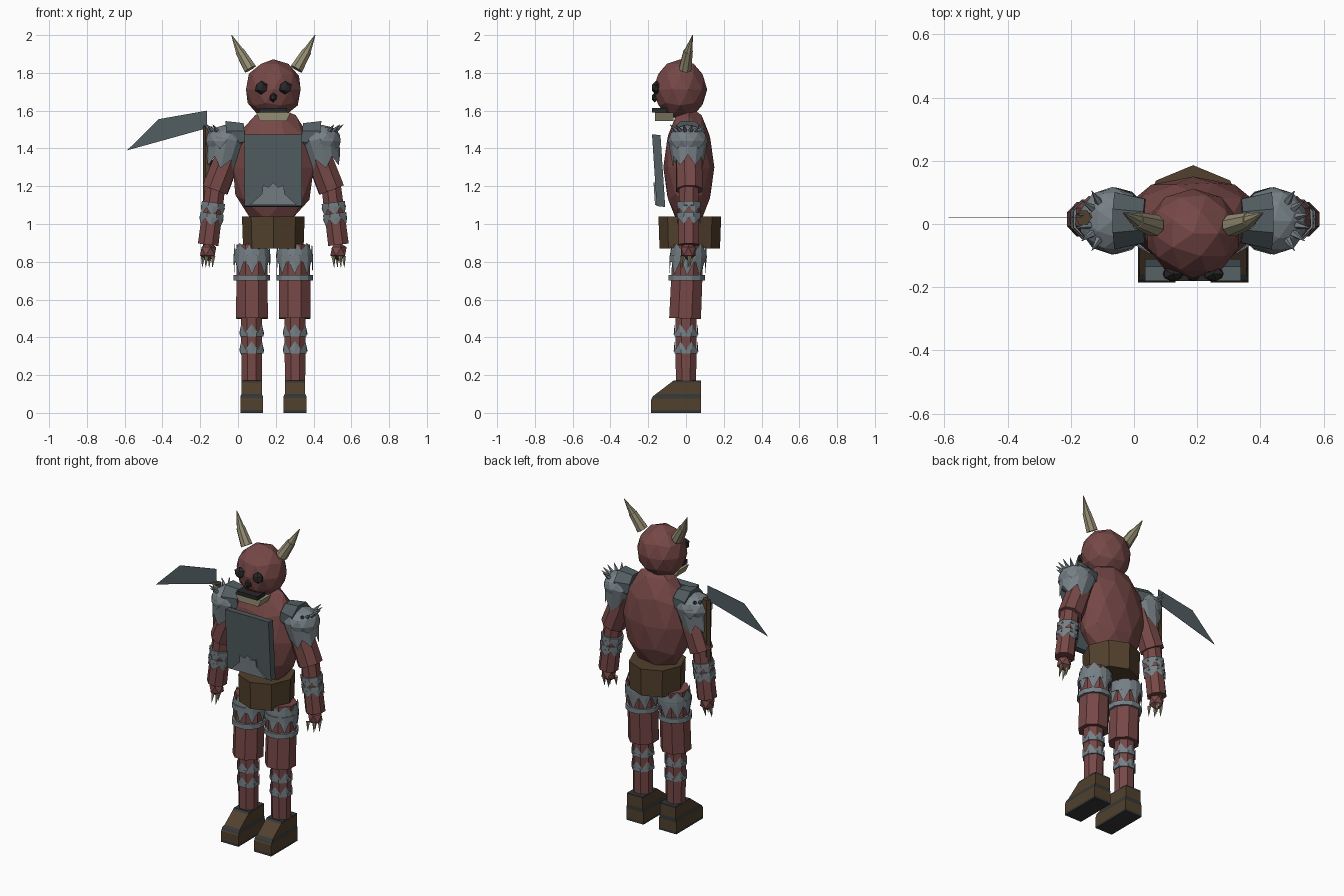
import bpy, bmesh, math
from mathutils import Vector, Matrix

if "Cube" in bpy.data.objects:
    bpy.data.objects.remove(bpy.data.objects["Cube"])


def material(name, r, g, b):
    m = bpy.data.materials.new(name)
    m.diffuse_color = (r, g, b, 1)
    m.use_nodes = True
    m.node_tree.nodes["Principled BSDF"].inputs["Base Color"].default_value = (r, g, b, 1)
    return m


RED = material("dull red skin", .18, .065, .062)
STEEL = material("light steel", .18, .215, .235)
DARK_STEEL = material("dark steel", .085, .11, .12)
BROWN = material("brown leather", .085, .052, .026)
BONE = material("pale bone", .30, .27, .17)
BLACK = material("near black", .022, .02, .02)
BOOT_DARK = material("dark boot trim", .035, .037, .037)

CX = .187          # body centre line
UP = Vector((0, 0, 1))


def finish(name, bm, *mats):
    bmesh.ops.recalc_face_normals(bm, faces=bm.faces)
    me = bpy.data.meshes.new(name)
    bm.to_mesh(me)
    bm.free()
    ob = bpy.data.objects.new(name, me)
    bpy.context.collection.objects.link(ob)
    for m in mats:
        me.materials.append(m)
    return ob


def ball(name, centre, radii, mat, detail=2):
    bm = bmesh.new()
    bmesh.ops.create_icosphere(bm, subdivisions=detail, radius=1)
    bmesh.ops.transform(bm, verts=bm.verts,
                        matrix=Matrix.Translation(centre) @ Matrix.Diagonal((*radii, 1)))
    return finish(name, bm, mat)


def tube(name, a, b, r1, r2, mat, sides=8, twist=.5):
    """Closed prism or cone from a to b; a half-step twist puts a flat side in front."""
    a, b = Vector(a), Vector(b)
    d = b - a
    bm = bmesh.new()
    bmesh.ops.create_cone(bm, cap_ends=True, segments=sides, radius1=r1, radius2=r2, depth=d.length)
    bmesh.ops.transform(bm, verts=bm.verts, matrix=Matrix.Translation((a + b) / 2)
                        @ UP.rotation_difference(d).to_matrix().to_4x4()
                        @ Matrix.Rotation(twist * math.tau / sides, 4, 'Z'))
    bmesh.ops.dissolve_degenerate(bm, dist=1e-5, edges=bm.edges)
    return finish(name, bm, mat)


def toothed(name, a, b, r1, r2, mat, teeth=8, depth=.6):
    """Open sleeve from a whose edge near b is cut into points."""
    a, b = Vector(a), Vector(b)
    q = UP.rotation_difference(b - a) if (b - a).z > 0 else (-UP).rotation_difference(b - a)
    bm = bmesh.new()
    top, low = [], []
    for i in range(teeth * 2):
        t = math.tau * i / (teeth * 2)
        d = q @ Vector((math.sin(t), math.cos(t), 0))
        f = 1 - depth * (i % 2)
        top.append(bm.verts.new(a + d * r1))
        low.append(bm.verts.new(a.lerp(b, f) + d * (r1 + (r2 - r1) * f)))
    for i in range(teeth * 2):
        j = (i + 1) % (teeth * 2)
        bm.faces.new((top[i], top[j], low[j], low[i]))
    return finish(name, bm, mat)


def extrude(name, points, offset, *mats):
    """Polygon pushed along an offset."""
    bm = bmesh.new()
    f = bm.faces.new([bm.verts.new(p) for p in points])
    r = bmesh.ops.extrude_face_region(bm, geom=[f], use_keep_orig=True)
    for v in r["geom"]:
        if isinstance(v, bmesh.types.BMVert):
            v.co += Vector(offset)
    return finish(name, bm, *mats)


def box(name, centre, size, mat, top_scale=1):
    bm = bmesh.new()
    bmesh.ops.create_cube(bm, size=1)
    for v in bm.verts:
        s = top_scale if v.co.z > 0 else 1
        v.co = Vector((v.co.x * s * size[0], v.co.y * size[1], v.co.z * size[2])) + Vector(centre)
    return finish(name, bm, mat)


# Body and head
ball("torso", (CX, .015, 1.30), (.225, .135, .325), RED)
ball("head", (CX, -.03, 1.712), (.152, .142, .16), RED)
tube("waist_belt", (CX, .02, .87), (CX, .02, 1.04), .16, .166, BROWN, 8, 0)
ball("nose", (CX, -.165, 1.67), (.022, .018, .026), BLACK, 1)
box("mouth", (CX, -.14, 1.602), (.145, .08, .024), BLACK)
box("jaw", (CX, -.115, 1.567), (.14, .1, .046), BONE, 1.3)

# Chest shield: slanted slab with raised panel and fan ornament
Y_TOP, Y_LOW = -.18, -.155


def shield_points(half, low, high, lift):
    return [(CX + sx * half, (Y_LOW if z == low else Y_TOP) - lift, z)
            for sx, z in ((-1, low), (1, low), (1, high), (-1, high))]


extrude("chest_shield", shield_points(.152, 1.095, 1.475, 0), (0, .045, -.005), DARK_STEEL)
fan = [(-.125, 0), (.125, 0), (.06, .06), (.055, .105), (.025, .095), (0, .12),
       (-.025, .095), (-.055, .105), (-.06, .06)]
extrude("shield_fan", [(CX + x, Y_LOW - .009 - z * .066, 1.10 + z) for x, z in fan],
        (0, .009, 0), STEEL)

# Paired parts
for s, side in ((1, "left"), (-1, "right")):
    def P(dx, y, z):
        return Vector((CX + s * dx, y, z))

    # Eye and two-piece horn
    ball(side + "_eye", P(.064, -.158, 1.722), (.037, .025, .037), BLACK, 1)
    tube(side + "_horn_base", P(.122, -.005, 1.82), P(.178, .012, 1.915), .036, .026, BONE)
    tube(side + "_horn_tip", P(.176, .012, 1.91), P(.221, .035, 2.0), .024, .002, BONE)

    # Arm
    shoulder, elbow, wrist = P(.215, .015, 1.42), P(.308, .018, 1.18), P(.345, .015, .89)
    tube(side + "_upper_arm", shoulder, elbow, .072, .074, RED)
    tube(side + "_forearm", P(.305, .015, 1.21), wrist, .056, .059, RED)
    for k, t in enumerate((.3, .48)):
        a = P(.305, .015, 1.21).lerp(wrist, t)
        b = P(.305, .015, 1.21).lerp(wrist, t + .07)
        tube(f"{side}_forearm_band_{k}", a, b, .067, .067, STEEL)
        toothed(f"{side}_forearm_points_{k}", b, b + (b - a) * 1.8, .064, .062, STEEL, 6, .8)
    ball(side + "_hand", P(.345, .012, .855), (.048, .045, .05), RED, 1)
    for k in range(4):
        x, y = .318 + k * .018, (-.02, .03, -.01, .02)[k]
        tube(f"{side}_claw_{k}", P(x, y, .83), P(x + .004, y - .01, .77), .012, .001, BONE, 5)

    # Shoulder armour
    ball(side + "_pauldron", P(.255, .01, 1.44), (.107, .107, .085), STEEL)
    toothed(side + "_pauldron_skirt", P(.245, .01, 1.45), P(.28, .01, 1.295),
            .106, .078, STEEL, 6, .35)
    tube(side + "_pauldron_collar", P(.15, .01, 1.465), P(.245, .01, 1.455), .075, .098,
         DARK_STEEL)
    for k in range(6):
        t = (k - 2.5) * .4
        d = Vector((s * math.cos(t) * .8, math.sin(t) * .8, .65)).normalized()
        c = P(.26, .01, 1.435) + d * .085
        tube(f"{side}_pauldron_spike_{k}", c, c + d * .06, .014, .001, STEEL, 5)

    # Thigh with armour bands
    tube(side + "_thigh", P(.113, .012, .89), P(.113, -.005, .50), .088, .091, RED)
    toothed(side + "_thigh_plate", P(.113, .013, .84), P(.113, .005, .725), .098, .095, STEEL, 8, .75)
    toothed(side + "_thigh_top", P(.113, .013, .82), P(.113, .014, .90), .097, .092, STEEL, 8, .5)
    for k, (z, h) in enumerate(((.80, .033), (.70, .03))):
        y = .012 - (.9 - z) * .04
        tube(f"{side}_thigh_band_{k}", P(.113, y, z), P(.113, y, z + h), .1, .1, STEEL, 12)

    # Shin with bands
    tube(side + "_shin", P(.115, 0, .14), P(.115, 0, .52), .058, .061, RED)
    for k, z in enumerate((.315, .405)):
        tube(f"{side}_shin_band_{k}", P(.115, 0, z), P(.115, 0, z + .02), .067, .067, STEEL)
        toothed(f"{side}_shin_points_{k}", P(.115, 0, z + .01), P(.115, 0, z + .065),
                .065, .063, STEEL, 6, .8)

    # Boot: side profile sliced into leather and trim layers
    profile = [(.08, 0), (.08, .172), (-.065, .172), (-.175, .088), (-.185, .07), (-.185, 0)]
    boot = extrude(side + "_boot", [P(.055, y, z) for y, z in profile], (s * .12, 0, 0),
                   BROWN, BOOT_DARK)
    bm = bmesh.new()
    bm.from_mesh(boot.data)
    for h in (.015, .075, .1, .162):
        bmesh.ops.bisect_plane(bm, geom=bm.verts[:] + bm.edges[:] + bm.faces[:],
                               plane_co=(0, 0, h), plane_no=UP)
    for v in bm.verts:
        if v.co.z > .1:
            mid = CX + s * .115
            v.co.x = mid + (v.co.x - mid) * .9
    for f in bm.faces:
        h = f.calc_center_median().z
        f.material_index = int(h < .015 or .075 < h < .1 or h > .162)
    bm.to_mesh(boot.data)
    bm.free()

# Cleaver behind the right arm
tube("cleaver_handle", (-.16, .02, .87), (-.16, .02, 1.515), .026, .026, BROWN, 6)
extrude("cleaver_blade", [(-.165, .019, 1.60), (-.42, .019, 1.555), (-.587, .019, 1.39),
                          (-.165, .019, 1.507)], (0, .002, 0), DARK_STEEL)
